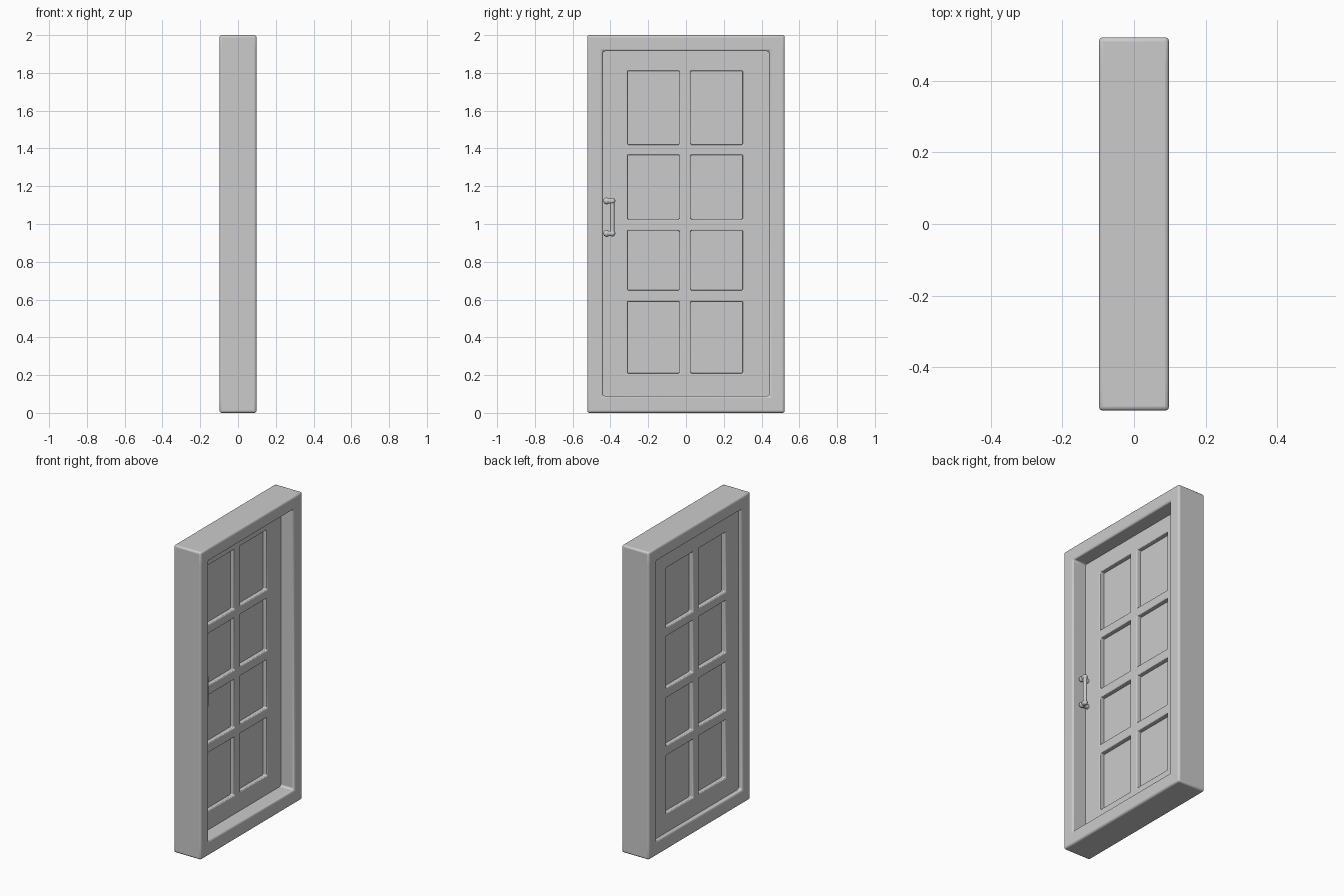
import bpy, bmesh
from mathutils import Vector

if "Cube" in bpy.data.objects:
    bpy.data.objects.remove(bpy.data.objects["Cube"])


def smooth(ob, bevel=0, segments=3):
    bpy.ops.object.select_all(action='DESELECT')
    bpy.context.view_layer.objects.active = ob
    ob.select_set(True)
    if bevel:
        m = ob.modifiers.new("soft_edges", 'BEVEL')
        m.width, m.segments, m.limit_method = bevel, segments, 'ANGLE'
    bpy.ops.object.shade_smooth_by_angle()


def lattice(name, ys, zs, x0, x1, bevel):
    """Board in the YZ plane; every cell with odd row and odd column is an opening."""
    bm = bmesh.new()
    v = [[bm.verts.new((x0, y, z)) for z in zs] for y in ys]
    for i in range(len(ys) - 1):
        for j in range(len(zs) - 1):
            if not (i % 2 and j % 2):
                bm.faces.new((v[i][j], v[i][j + 1], v[i + 1][j + 1], v[i + 1][j]))
    for row in v:
        for p in row:
            if not p.link_faces:
                bm.verts.remove(p)
    ext = bmesh.ops.extrude_face_region(bm, geom=bm.faces[:], use_keep_orig=True)
    bmesh.ops.translate(bm, vec=(x1 - x0, 0, 0),
                        verts=[g for g in ext['geom'] if isinstance(g, bmesh.types.BMVert)])
    bmesh.ops.recalc_face_normals(bm, faces=bm.faces[:])
    me = bpy.data.meshes.new(name)
    bm.to_mesh(me)
    bm.free()
    ob = bpy.data.objects.new(name, me)
    bpy.context.collection.objects.link(ob)
    smooth(ob, bevel)
    return ob


COLS = [-0.31, -0.035, 0.025, 0.30]
ROWS = [0.21, 0.59, 0.65, 0.965, 1.025, 1.365, 1.42, 1.81]

# outer frame and door leaf with its glazing bars
lattice("door_frame", [-0.522, -0.44, 0.44, 0.522], [0, 0.09, 1.915, 2.0], -0.098, 0.098, 0.012)
lattice("door_leaf", [-0.455] + COLS + [0.455], [0.075] + ROWS + [1.93], -0.07, 0.0, 0.006)

# thin panes set in the middle of the leaf
for c in range(2):
    for r in range(4):
        y0, y1 = COLS[2 * c:2 * c + 2]
        z0, z1 = ROWS[2 * r:2 * r + 2]
        bpy.ops.mesh.primitive_cube_add(size=1, location=(-0.035, (y0 + y1) / 2, (z0 + z1) / 2))
        pane = bpy.context.object
        pane.name = f"pane_{c}_{r}"
        pane.scale = (0.01, y1 - y0 + 0.02, z1 - z0 + 0.02)


# round rod between two points, and ball ends
def rod(name, a, b, radius):
    a, b = Vector(a), Vector(b)
    bpy.ops.mesh.primitive_cylinder_add(vertices=20, radius=radius, depth=(b - a).length,
                                        location=(a + b) / 2,
                                        rotation=(b - a).to_track_quat('Z', 'Y').to_euler())
    bpy.context.object.name = name
    smooth(bpy.context.object)


def ball(name, loc, radius):
    bpy.ops.mesh.primitive_uv_sphere_add(segments=20, ring_count=12, radius=radius, location=loc)
    bpy.context.object.name = name
    smooth(bpy.context.object)


# pull handle: two posts with arms reaching sideways to the grip
for label, z in (("top", 1.122), ("bottom", 0.95)):
    post, grip = (0.042, -0.42, z), (0.045, -0.39, z)
    rod(f"handle_post_{label}", (-0.01, -0.42, z), post, 0.014)
    rod(f"handle_arm_{label}", post, grip, 0.014)
    ball(f"handle_knuckle_{label}", post, 0.018)
    ball(f"handle_corner_{label}", grip, 0.016)
rod("handle_grip", (0.045, -0.39, 0.95), (0.045, -0.39, 1.122), 0.012)
